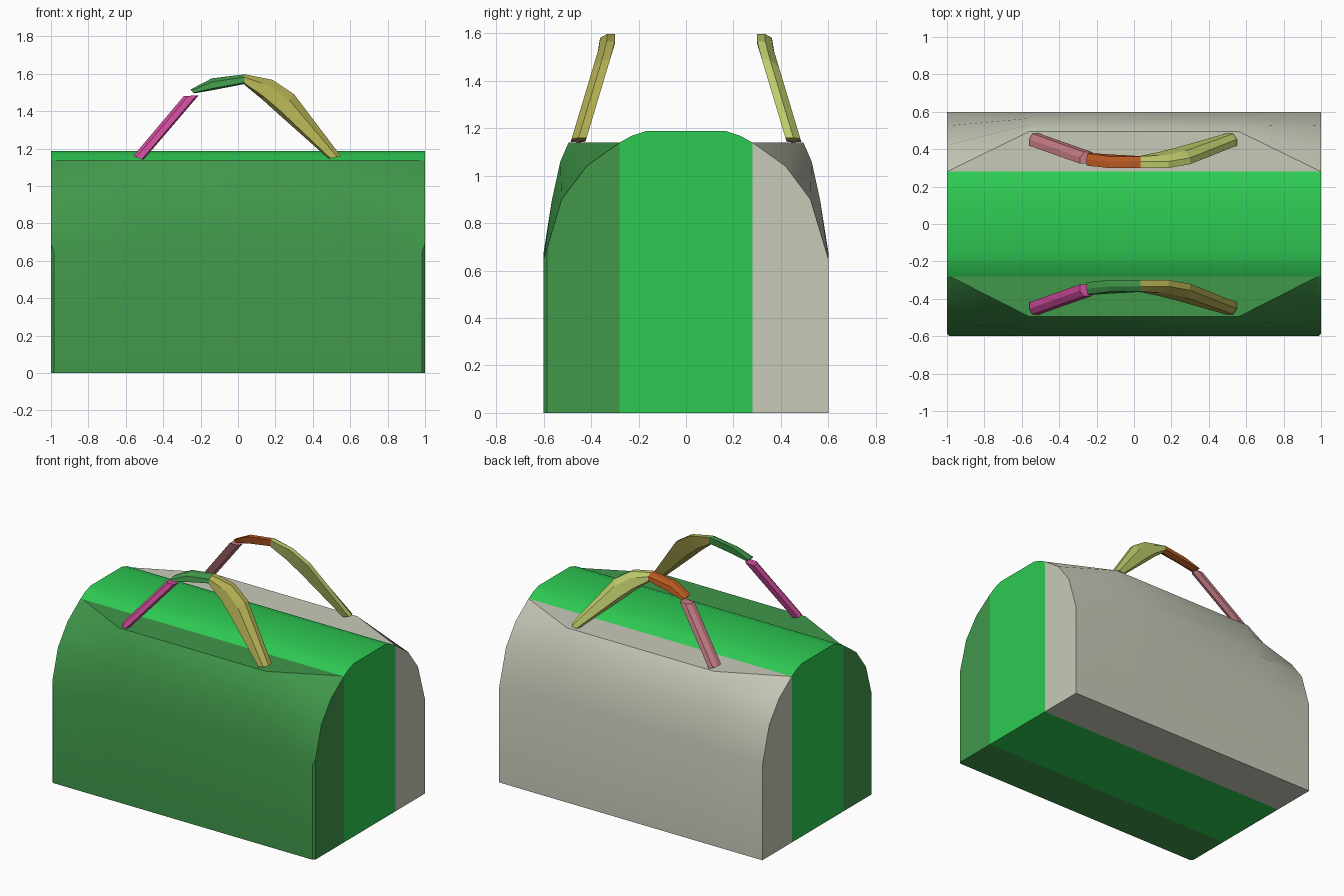
import bpy
import bmesh

cube = bpy.data.objects.get("Cube")
if cube:
    bpy.data.objects.remove(cube, do_unlink=True)


def material(name, rgb):
    lin = [((c / 255 + 0.055) / 1.055) ** 2.4 for c in rgb] + [1.0]
    m = bpy.data.materials.new(name)
    m.use_nodes = True
    m.diffuse_color = lin
    bsdf = next(n for n in m.node_tree.nodes if n.type == 'BSDF_PRINCIPLED')
    bsdf.inputs["Base Color"].default_value = lin
    return m


bright_green = material("bright green", (46, 202, 83))
leaf_green = material("leaf green", (64, 151, 74))
stone_grey = material("stone grey", (199, 203, 185))
magenta = material("magenta", (205, 76, 155))
olive = material("olive", (176, 172, 82))
lime = material("pale lime", (194, 206, 110))
orange = material("burnt orange", (180, 88, 32))
rose = material("dusty rose", (194, 122, 131))


def loft(name, rings, mat, angle):
    """Skin a row of matching closed rings and cap both ends."""
    bm = bmesh.new()
    rows = [[bm.verts.new(p) for p in ring] for ring in rings]
    n = len(rows[0])
    for a, b in zip(rows, rows[1:]):
        for i in range(n):
            j = (i + 1) % n
            bm.faces.new((a[i], a[j], b[j], b[i]))
    bm.faces.new(rows[0])
    bm.faces.new(rows[-1])
    bmesh.ops.remove_doubles(bm, verts=bm.verts, dist=1e-4)
    bmesh.ops.recalc_face_normals(bm, faces=bm.faces)
    me = bpy.data.meshes.new(name)
    bm.to_mesh(me)
    bm.free()
    me.materials.append(mat)
    ob = bpy.data.objects.new(name, me)
    bpy.context.collection.objects.link(ob)
    bpy.ops.object.select_all(action='DESELECT')
    ob.select_set(True)
    bpy.context.view_layer.objects.active = ob
    bpy.ops.object.shade_smooth_by_angle(angle=angle)
    return ob


# Centre panel: gently arched slab running the full length
half = [(0.28, 0), (0.28, 1.14), (0.23, 1.168), (0.17, 1.188)]
arch = half + [(-y, z) for y, z in reversed(half)]
loft("centre_panel", [[(x, y, z) for y, z in arch] for x in (-1, 1)],
     bright_green, 0.6)

# Side panels: boxy in the middle, rounded off towards both ends
MIDDLE = [(0.28, 0), (0.28, 1.14), (0.495, 1.14), (0.53, 1.06),
          (0.565, 0.9), (0.6, 0.68), (0.6, 0)]
END = [(0.28, 0), (0.28, 1.14), (0.28, 1.14), (0.42, 1.04),
       (0.525, 0.9), (0.6, 0.65), (0.6, 0)]
CLIPPED = END[:-2] + [(0.587, 0.69), (0.587, 0)]


def side_panel(name, side, mat, stations):
    rings = [[(x, side * y, z) for y, z in prof] for x, prof in stations]
    loft(name, rings, mat, 0.6)


side_panel("front_panel", -1, leaf_green,
           [(-1, CLIPPED), (-0.985, END), (-0.56, MIDDLE),
            (0.56, MIDDLE), (0.985, END), (1, CLIPPED)])
side_panel("back_panel", 1, stone_grey,
           [(-1, END), (-0.56, MIDDLE), (0.56, MIDDLE), (1, END)])

# Handles: three faceted pieces each, leaning in towards the top
# Stations hold the outer (x, z) and inner (x, z) edge of the strap
LOWER = [(-0.56, 1.16, -0.505, 1.14), (-0.29, 1.48, -0.21, 1.485)]
CROWN = [(-0.255, 1.515, -0.235, 1.495), (-0.14, 1.575, -0.13, 1.513),
         (0.035, 1.597, 0.035, 1.545)]
LONG = [(0.035, 1.597, 0.035, 1.54), (0.185, 1.567, 0.13, 1.462),
        (0.30, 1.49, 0.215, 1.385), (0.55, 1.16, 0.485, 1.145)]
SECTION = [(0, 0.45), (0, 1), (0.8, 1), (1, 0.6), (0.85, 0), (0.3, 0)]


def strap(name, side, mat, stations):
    rings = []
    for xo, zo, xi, zi in stations:
        ring = []
        for t, d in SECTION:
            x, z = xo + (xi - xo) * t, zo + (zi - zo) * t
            inner = max(0.30, 0.425 - (z - 1.14) * 0.3)
            ring.append((x, side * (inner + 0.062 * (1 - d)), z))
        rings.append(ring)
    loft(name, rings, mat, 0.2)


for label, side, mats in (("front", -1, (magenta, leaf_green, olive)),
                          ("back", 1, (rose, orange, lime))):
    parts = (("lower", LOWER), ("crown", CROWN), ("long", LONG))
    for (part, stations), mat in zip(parts, mats):
        strap(f"{label}_handle_{part}", side, mat, stations)
